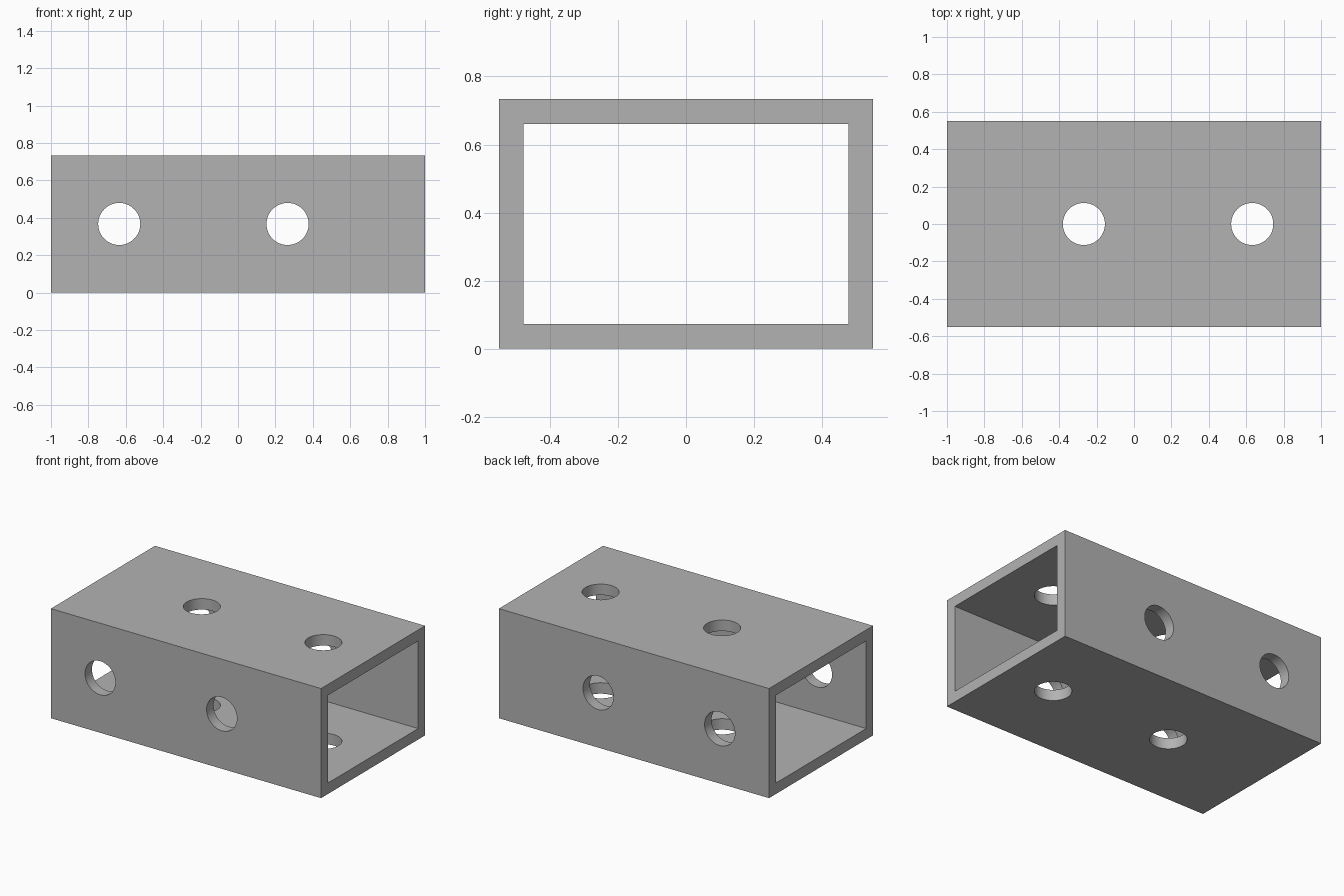
import bpy
import math

if "Cube" in bpy.data.objects:
    bpy.data.objects.remove(bpy.data.objects["Cube"])

LENGTH, WIDTH, HEIGHT, WALL = 2.0, 1.1, 0.7333, 0.0733
HOLE_RADIUS = 0.1125

grey = bpy.data.materials.new("grey")
grey.diffuse_color = (0.45, 0.45, 0.45, 1)
grey.use_nodes = True
grey.node_tree.nodes["Principled BSDF"].inputs["Base Color"].default_value = grey.diffuse_color


def box(name, size):
    bpy.ops.mesh.primitive_cube_add(size=1, location=(0, 0, HEIGHT / 2))
    ob = bpy.context.object
    ob.name = name
    ob.scale = size
    bpy.ops.object.transform_apply(location=False, rotation=False, scale=True)
    ob.data.materials.append(grey)
    return ob


def drill(name, x, rotation):
    bpy.ops.mesh.primitive_cylinder_add(vertices=64, radius=HOLE_RADIUS, depth=2,
                                        location=(x, 0, HEIGHT / 2), rotation=rotation)
    ob = bpy.context.object
    ob.name = name
    ob.data.materials.append(grey)
    return ob


# Rectangular tube, hollow from end to end
tube = box("tube", (LENGTH, WIDTH, HEIGHT))
cutters = [box("bore_cutter", (LENGTH + 0.4, WIDTH - 2 * WALL, HEIGHT - 2 * WALL))]

# Holes through both side walls, and through the top and bottom walls
for x in (-0.635, 0.265):
    cutters.append(drill("side_hole_cutter", x, (math.pi / 2, 0, 0)))
for x in (-0.268, 0.632):
    cutters.append(drill("top_hole_cutter", x, (0, 0, 0)))

# Cut each opening in turn
bpy.ops.object.select_all(action='DESELECT')
tube.select_set(True)
bpy.context.view_layer.objects.active = tube
for cutter in cutters:
    mod = tube.modifiers.new("cut", 'BOOLEAN')
    mod.operation = 'DIFFERENCE'
    mod.solver = 'EXACT'
    mod.object = cutter
    bpy.ops.object.modifier_apply(modifier=mod.name)
for cutter in cutters:
    bpy.data.objects.remove(cutter, do_unlink=True)

# Smooth hole walls, crisp edges
bpy.ops.object.shade_smooth_by_angle(angle=math.radians(30))
